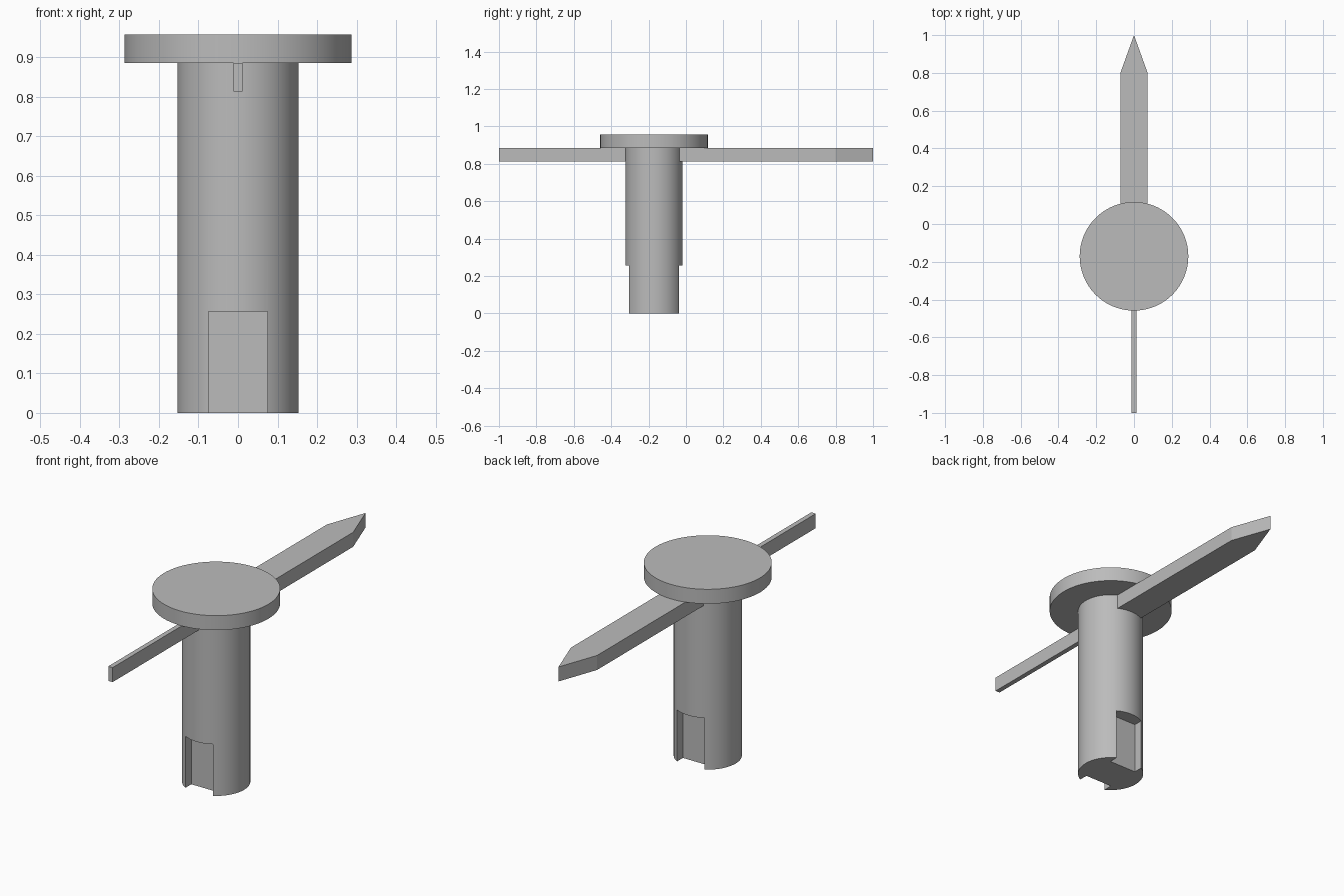
import bpy, bmesh

cube = bpy.data.objects.get("Cube")
if cube:
    bpy.data.objects.remove(cube, do_unlink=True)

AXIS_Y = -0.171      # centre of post and cap
POST_R, CAP_R = 0.1535, 0.2875
BLADE_Z, CAP_Z, TOP_Z = 0.813, 0.885, 0.957

grey = bpy.data.materials.new("plain grey")
grey.use_nodes = True
colour = (0.5, 0.5, 0.5, 1)
grey.diffuse_color = colour
grey.node_tree.nodes["Principled BSDF"].inputs["Base Color"].default_value = colour


def prism(name, outline, z0, z1):
    """Extrude a flat outline upwards from z0 to z1."""
    bm = bmesh.new()
    base = bm.faces.new([bm.verts.new((x, y, z0)) for x, y in outline])
    top = bmesh.ops.extrude_face_region(bm, geom=[base])["geom"]
    bmesh.ops.translate(bm, vec=(0, 0, z1 - z0),
                        verts=[v for v in top if isinstance(v, bmesh.types.BMVert)])
    bmesh.ops.recalc_face_normals(bm, faces=bm.faces)
    mesh = bpy.data.meshes.new(name)
    bm.to_mesh(mesh)
    bm.free()
    mesh.materials.append(grey)
    obj = bpy.data.objects.new(name, mesh)
    bpy.context.collection.objects.link(obj)
    return obj


def cylinder(name, radius, z0, z1):
    bpy.ops.mesh.primitive_cylinder_add(vertices=96, radius=radius, depth=z1 - z0,
                                        location=(0, AXIS_Y, (z0 + z1) / 2))
    obj = bpy.context.object
    obj.name = name
    obj.data.materials.append(grey)
    return obj


def rectangle(half_width, y0, y1):
    return [(-half_width, y0), (half_width, y0), (half_width, y1), (-half_width, y1)]


def smooth(obj):
    bpy.ops.object.select_all(action="DESELECT")
    obj.select_set(True)
    bpy.context.view_layer.objects.active = obj
    bpy.ops.object.shade_smooth_by_angle()


# Post with a flat-backed slot at the foot, front and back
post = cylinder("post", POST_R, 0, CAP_Z)
for side in (-1, 1):
    inner, outer = sorted((AXIS_Y + side * 0.088, AXIS_Y + side * 0.3))
    cutter = prism("slot_cutter", rectangle(0.075, inner, outer), -0.1, 0.256)
    cutter.hide_render = True
    cut = post.modifiers.new("slot", "BOOLEAN")
    cut.operation = "DIFFERENCE"
    cut.solver = "EXACT"
    cut.object = cutter
    bpy.context.view_layer.objects.active = post
    bpy.ops.object.modifier_apply(modifier=cut.name)
    bpy.data.objects.remove(cutter, do_unlink=True)
smooth(post)

# Round cap
smooth(cylinder("cap", CAP_R, CAP_Z, TOP_Z))

# Wide pointed arm at the back, thin arm at the front
arm = rectangle(0.072, AXIS_Y + 0.12, 0.8)
prism("pointed_arm", arm[:3] + [(0, 1)] + arm[3:], BLADE_Z, CAP_Z)
prism("thin_arm", rectangle(0.012, -1, AXIS_Y - 0.14), BLADE_Z, CAP_Z)
